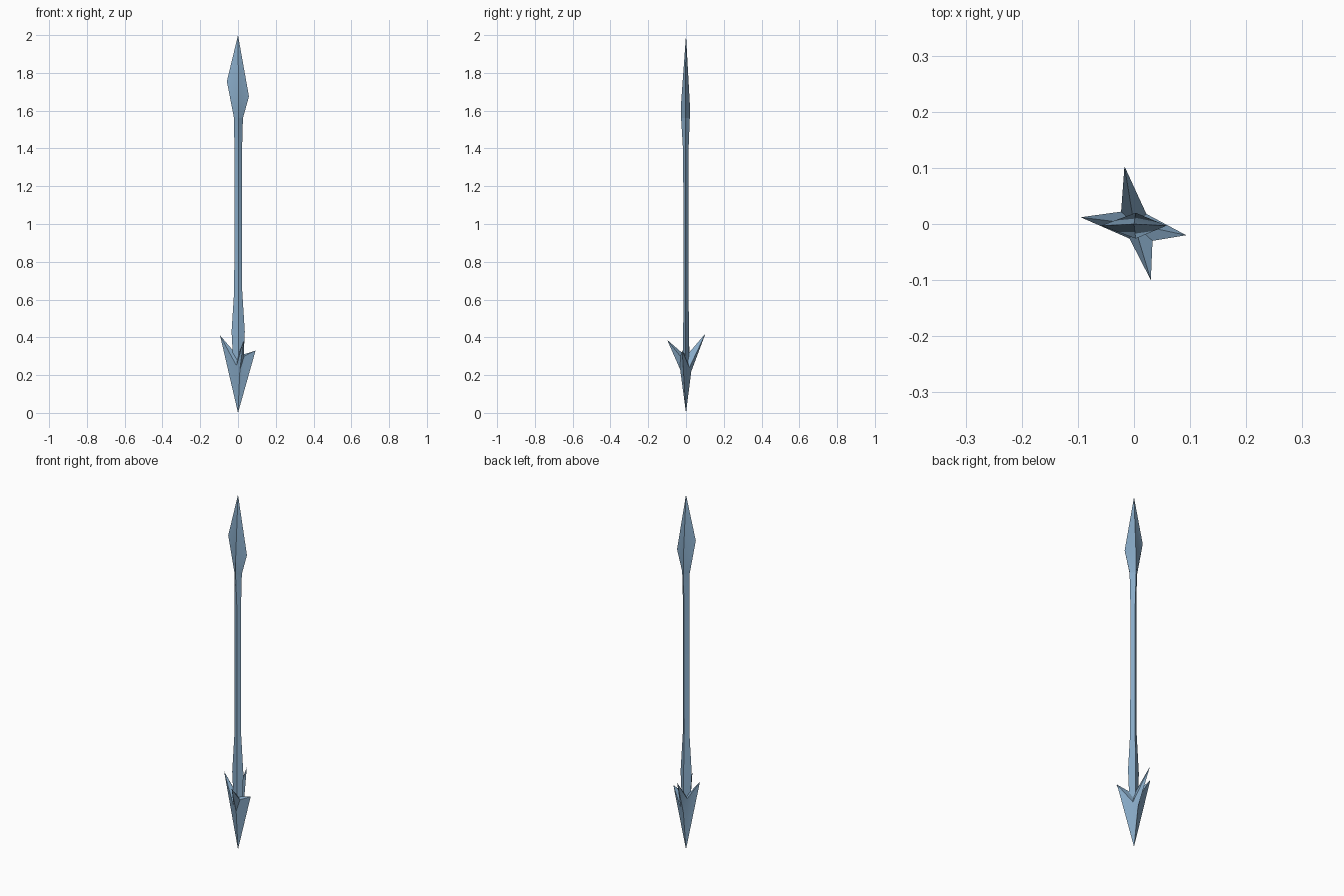
import bpy
import bmesh

if "Cube" in bpy.data.objects:
    bpy.data.objects.remove(bpy.data.objects["Cube"])

steel = bpy.data.materials.new("blue_steel")
steel.diffuse_color = (0.25, 0.41, 0.58, 1)
steel.use_nodes = True
steel.node_tree.nodes["Principled BSDF"].inputs["Base Color"].default_value = steel.diffuse_color


def finish(name, bm):
    bmesh.ops.recalc_face_normals(bm, faces=bm.faces[:])
    mesh = bpy.data.meshes.new(name)
    bm.to_mesh(mesh)
    bm.free()
    mesh.materials.append(steel)
    obj = bpy.data.objects.new(name, mesh)
    bpy.context.collection.objects.link(obj)
    bpy.ops.object.select_all(action='DESELECT')
    obj.select_set(True)
    bpy.context.view_layer.objects.active = obj
    bpy.ops.object.shade_smooth_by_angle(angle=0.5)
    return obj


def diamond(bm, left, right, front, back, zs):
    """Four-point ring: left, front, right, back."""
    pts = [(left, -0.003), (0.003, front), (right, -0.003), (0.003, back)]
    return [bm.verts.new((x, y, z)) for (x, y), z in zip(pts, zs)]


def bridge(bm, a, b):
    n = len(a)
    for i in range(n):
        j = (i + 1) % n
        bm.faces.new((a[i], a[j], b[j], b[i]))


def fan(bm, ring, apex):
    for i in range(len(ring)):
        bm.faces.new((ring[i], ring[(i + 1) % len(ring)], apex))


# shaft: diamond section, swelling at both ends
bm = bmesh.new()
sections = [(0.26, -0.025, 0.028, -0.015, 0.015),
            (0.43, -0.034, 0.036, -0.015, 0.017),
            (0.65, -0.020, 0.022, -0.013, 0.012),
            (1.38, -0.019, 0.021, -0.015, 0.013),
            (1.56, -0.021, 0.026, -0.026, 0.020)]
rings = [diamond(bm, l, r, f, b, [z] * 4) for z, l, r, f, b in sections]
for a, b in zip(rings, rings[1:]):
    bridge(bm, a, b)
bm.faces.new(rings[0])
bm.faces.new(rings[-1])
finish("shaft", bm)

# top blade: uneven leaf shape
bm = bmesh.new()
base = diamond(bm, -0.021, 0.026, -0.026, 0.020, [1.56] * 4)
wide = diamond(bm, -0.059, 0.058, -0.026, 0.020, [1.755, 1.64, 1.675, 1.64])
bridge(bm, base, wide)
fan(bm, wide, bm.verts.new((0, 0, 2)))
bm.faces.new(base)
finish("blade", bm)

# barbed head: four swept-back barbs, alternating with notches
bm = bmesh.new()
point = bm.verts.new((0, 0, 0))
centre = bm.verts.new((0, 0, 0.30))
tips = [(-0.095, 0.012, 0.41), (0.03, -0.10, 0.387),
        (0.093, -0.02, 0.33), (-0.017, 0.103, 0.42)]
notches = [(-0.008, -0.026, 0.25), (0.033, -0.03, 0.30),
           (0.022, 0.018, 0.24), (-0.023, 0.022, 0.30)]
keels = [None, (0.010, -0.031, 0.23), None, (-0.003, 0.028, 0.22)]
T = [bm.verts.new(p) for p in tips]
N = [bm.verts.new(p) for p in notches]
fan(bm, [v for pair in zip(T, N) for v in pair], centre)
for i in range(4):
    for n in (N[i - 1], N[i]):
        if keels[i] is None:
            bm.faces.new((point, n, T[i]))
    if keels[i]:
        k = bm.verts.new(keels[i])
        for n in (N[i - 1], N[i]):
            bm.faces.new((point, n, k))
            bm.faces.new((k, n, T[i]))
finish("barbed_head", bm)
